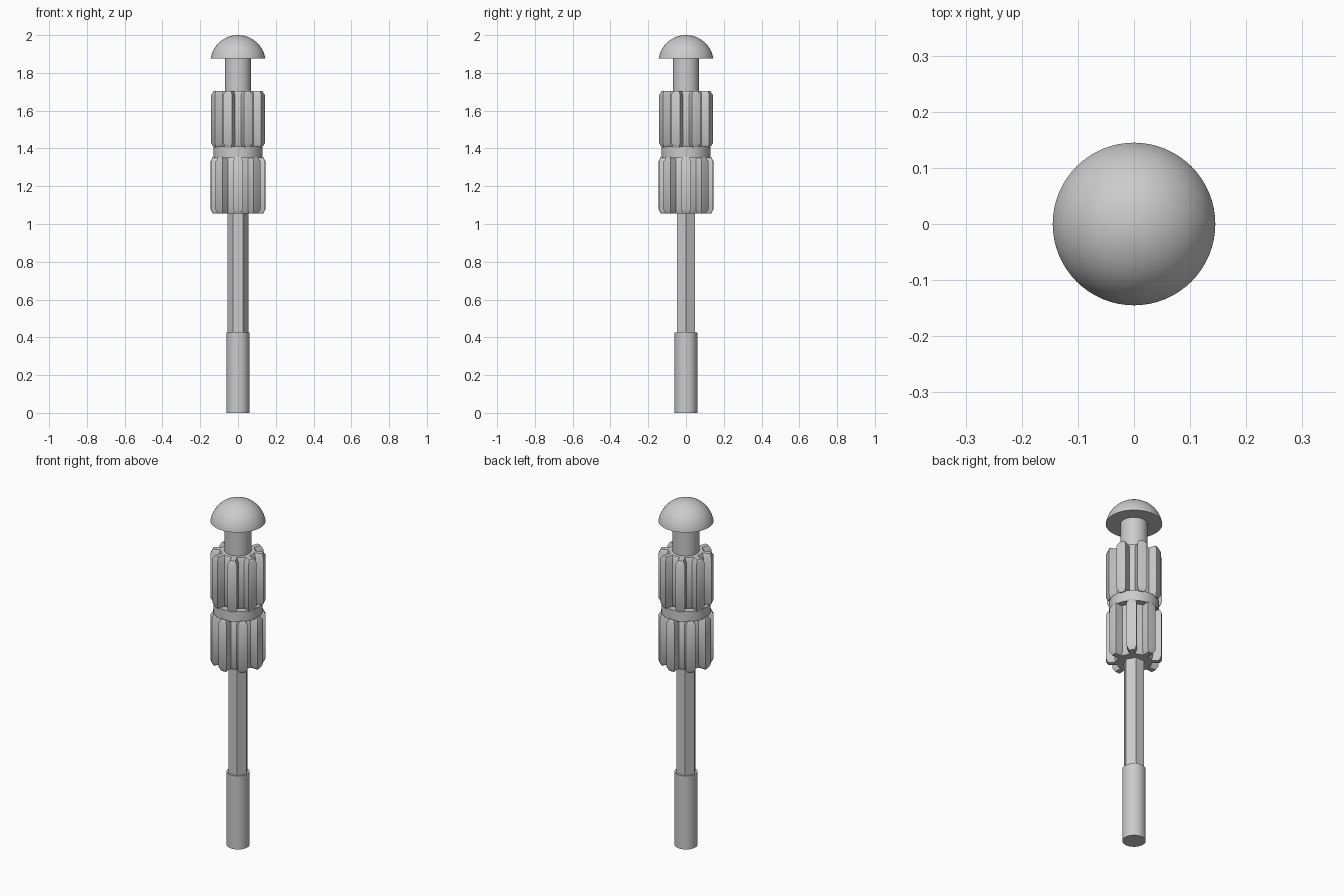
import bpy, bmesh
from math import sin, cos, pi, radians, asin

cube = bpy.data.objects.get("Cube")
if cube:
    bpy.data.objects.remove(cube)

# Single grey finish
grey = bpy.data.materials.new("plain_grey")
grey.use_nodes = True
tone = (0.6, 0.6, 0.6, 1)
grey.diffuse_color = tone
grey.node_tree.nodes["Principled BSDF"].inputs["Base Color"].default_value = tone


def finish(bm, name):
    bmesh.ops.recalc_face_normals(bm, faces=bm.faces)
    mesh = bpy.data.meshes.new(name)
    bm.to_mesh(mesh)
    bm.free()
    mesh.materials.append(grey)
    obj = bpy.data.objects.new(name, mesh)
    bpy.context.collection.objects.link(obj)
    bpy.ops.object.select_all(action='DESELECT')
    obj.select_set(True)
    bpy.context.view_layer.objects.active = obj
    bpy.ops.object.shade_smooth_by_angle(angle=radians(30))
    return obj


def cylinder(name, radius, bottom, top, sides=48):
    bm = bmesh.new()
    points = [(radius * cos(2 * pi * i / sides), radius * sin(2 * pi * i / sides))
              for i in range(sides)]
    prism(bm, points, bottom, top)
    return finish(bm, name)


def prism(bm, points, bottom, top):
    """Extrude an outline upwards and return its two end caps."""
    base = bm.faces.new([bm.verts.new((x, y, bottom)) for x, y in points])
    low = bm.faces.new([bm.verts.new(v.co) for v in base.verts])
    bm.faces.remove(low)
    result = bmesh.ops.extrude_face_region(bm, geom=[base], use_keep_orig=True)
    lid = [g for g in result["geom"] if isinstance(g, bmesh.types.BMFace)][0]
    bmesh.ops.translate(bm, verts=lid.verts[:], vec=(0, 0, top - bottom))
    loose = [v for v in bm.verts if not v.link_faces]
    bmesh.ops.delete(bm, geom=loose, context='VERTS')
    bmesh.ops.recalc_face_normals(bm, faces=bm.faces)
    return base, lid


def splined_grip(name, bottom, top, groove_angle, grooves=8):
    """Grooved barrel whose ends are chamfered along the whole outline."""
    outer, inner, chamfer = 0.145, 0.102, 0.022
    pitch = 2 * pi / grooves
    opening, floor = asin(0.031 / outer), asin(0.015 / inner)
    outline = []
    for i in range(grooves):
        a = groove_angle + i * pitch
        for radius, turn in ((inner, -floor), (inner, floor), (outer, opening),
                             (outer, pitch / 2), (outer, pitch - opening)):
            outline.append((radius * cos(a + turn), radius * sin(a + turn)))
    bm = bmesh.new()
    caps = prism(bm, outline, bottom + chamfer, top - chamfer)
    for cap in caps:
        bmesh.ops.inset_region(bm, faces=[cap], thickness=0.011, depth=chamfer,
                               use_even_offset=True, use_boundary=True)
    return finish(bm, name)


def dome(name, sphere_radius, bottom, top):
    """Spherical cap with a flat underside."""
    bm = bmesh.new()
    centre = top - sphere_radius
    start = asin((bottom - centre) / sphere_radius)
    steps = 16
    profile = [bm.verts.new((0, 0, bottom))]
    for i in range(steps + 1):
        a = start + (pi / 2 - start) * i / steps
        profile.append(bm.verts.new((sphere_radius * cos(a), 0,
                                     centre + sphere_radius * sin(a))))
    edges = [bm.edges.new(pair) for pair in zip(profile, profile[1:])]
    bmesh.ops.spin(bm, geom=profile + edges, cent=(0, 0, 0), axis=(0, 0, 1),
                   angle=2 * pi, steps=64, use_merge=True)
    bmesh.ops.remove_doubles(bm, verts=bm.verts, dist=1e-5)
    return finish(bm, name)


# Shaft, from the foot upwards
cylinder("foot_sleeve", 0.06, 0, 0.425)
cylinder("hex_shaft", 0.055, 0.42, 1.08, sides=6)

# Two grooved grips, turned half a pitch apart, with a collar between
splined_grip("lower_grip", 1.055, 1.355, pi / 8)
cylinder("grip_collar", 0.129, 1.35, 1.41)
splined_grip("upper_grip", 1.405, 1.705, 0)

# Neck and domed cap
cylinder("neck", 0.07, 1.69, 1.88)
dome("domed_cap", 0.1465, 1.875, 2.0)
